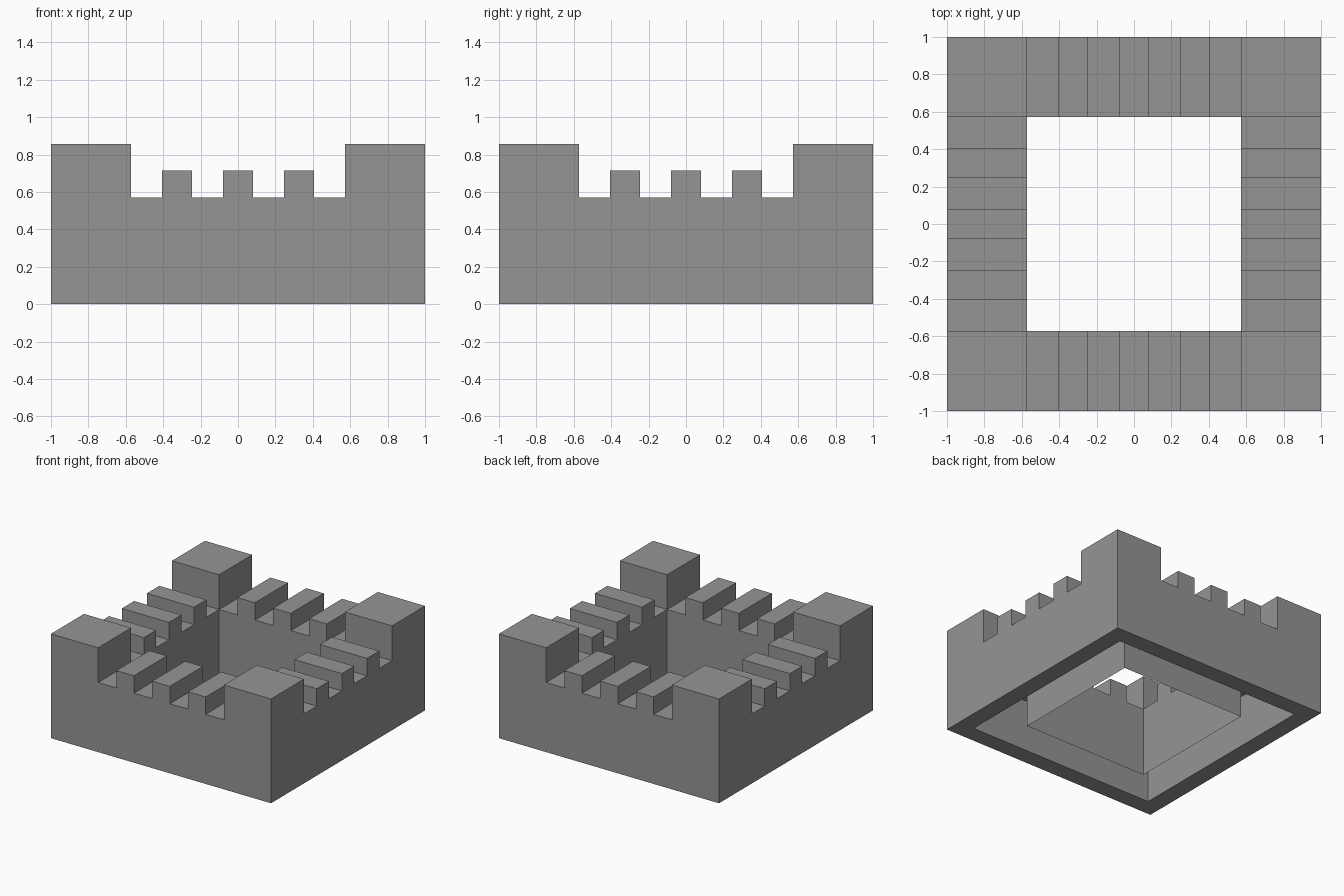
import bpy
import bmesh
from mathutils import Matrix, Vector

cube = bpy.data.objects.get("Cube")
if cube:
    bpy.data.objects.remove(cube, do_unlink=True)

U = 1 / 7                 # wall thickness, the unit for most sizes
HOLE, DECK = 4 * U, 4 * U
LINER, CEILING = 6 * U, 3 * U

stone = bpy.data.materials.new("stone grey")
stone.use_nodes = True
GREY = (0.3, 0.3, 0.3, 1)
stone.diffuse_color = GREY
stone.node_tree.nodes["Principled BSDF"].inputs["Base Color"].default_value = GREY


def finish(name, bm):
    mesh = bpy.data.meshes.new(name)
    bm.to_mesh(mesh)
    bm.free()
    mesh.materials.append(stone)
    obj = bpy.data.objects.new(name, mesh)
    bpy.context.collection.objects.link(obj)
    return obj


def block(name, x0, x1, y0, y1, top, turn):
    """Box standing on the deck, open underneath, turned about z by quarter turns."""
    bm = bmesh.new()
    bmesh.ops.create_cube(bm, size=1)
    bmesh.ops.scale(bm, vec=(x1 - x0, y1 - y0, top - DECK), verts=bm.verts)
    centre = Vector(((x0 + x1) / 2, (y0 + y1) / 2, (top + DECK) / 2))
    bmesh.ops.translate(bm, vec=centre, verts=bm.verts)
    bm.normal_update()
    under = [f for f in bm.faces if f.normal.z < -0.5]
    bmesh.ops.delete(bm, geom=under, context="FACES")
    quarter = Matrix(((0, -1, 0), (1, 0, 0), (0, 0, 1)))
    for _ in range(turn):
        bmesh.ops.rotate(bm, matrix=quarter, verts=bm.verts)
    return finish(name, bm)


# Wall ring: a profile swept round a square, hollow from below
profile = [(HOLE, 0), (HOLE, DECK), (1, DECK), (1, 0),
           (LINER, 0), (LINER, CEILING), (HOLE, CEILING)]
bm = bmesh.new()
rings = [[bm.verts.new((sx * r, sy * r, z)) for r, z in profile]
         for sx, sy in ((1, -1), (1, 1), (-1, 1), (-1, -1))]
for k, ring in enumerate(rings):
    following = rings[(k + 1) % 4]
    for i in range(len(profile) - 1):
        bm.faces.new((ring[i], ring[i + 1], following[i + 1], following[i]))
finish("wall_ring", bm)

# Corner towers and three merlons on each side
for turn, side in enumerate(("front", "left", "back", "right")):
    block(f"{side}_corner_tower", HOLE, 1, -1, -HOLE, 6 * U, turn)
    for n, x in enumerate((-0.326, 0, 0.326)):
        block(f"{side}_merlon_{n + 1}", x - 0.08, x + 0.08, -1, -HOLE, 5 * U, turn)
